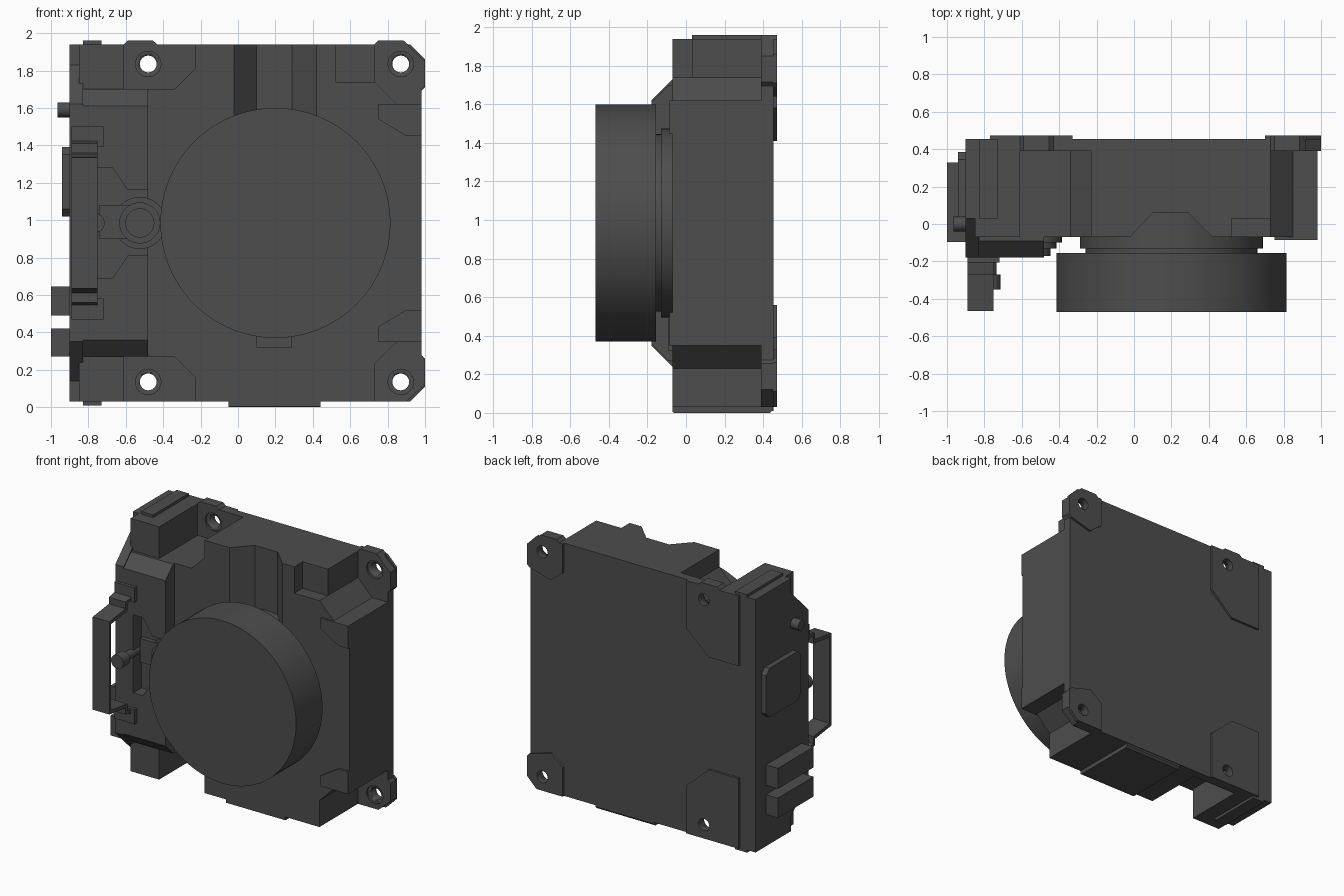
import bpy, bmesh, math
from mathutils import Vector

cube = bpy.data.objects.get("Cube")
if cube:
    bpy.data.objects.remove(cube, do_unlink=True)

grey = bpy.data.materials.new("dark grey")
grey.use_nodes = True
grey.diffuse_color = (0.075, 0.075, 0.075, 1)
grey.node_tree.nodes["Principled BSDF"].inputs["Base Color"].default_value = grey.diffuse_color

MID = 0.985  # height of the horizontal symmetry line


def finish(name, bm):
    bmesh.ops.recalc_face_normals(bm, faces=bm.faces)
    mesh = bpy.data.meshes.new(name)
    bm.to_mesh(mesh)
    bm.free()
    mesh.materials.append(grey)
    ob = bpy.data.objects.new(name, mesh)
    bpy.context.collection.objects.link(ob)
    return ob


def prism(name, pts, axis, lo, hi):
    """Extrude a 2D outline along an axis; points use the other two axes in order."""
    def place(p, d):
        c = list(p)
        c.insert("xyz".index(axis), d)
        return Vector(c)
    bm = bmesh.new()
    a = [bm.verts.new(place(p, lo)) for p in pts]
    b = [bm.verts.new(place(p, hi)) for p in pts]
    bm.faces.new(a)
    bm.faces.new(b)
    n = len(pts)
    for i in range(n):
        j = (i + 1) % n
        bm.faces.new((a[i], a[j], b[j], b[i]))
    return finish(name, bm)


def box(name, x, y, z):
    return prism(name, [(x[0], y[0]), (x[1], y[0]), (x[1], y[1]), (x[0], y[1])], "z", *z)


def disc(name, x, z, r, y0, y1, sides=64, axis="y"):
    ring = [(x + r * math.cos(2 * math.pi * i / sides), z + r * math.sin(2 * math.pi * i / sides))
            for i in range(sides)]
    ob = prism(name, ring, axis, y0, y1)
    bpy.ops.object.select_all(action="DESELECT")
    ob.select_set(True)
    bpy.context.view_layer.objects.active = ob
    bpy.ops.object.shade_smooth_by_angle(angle=math.radians(35))
    return ob


def flip(pts):
    return [(a, 2 * MID - z) for a, z in pts]


def mirrored(pts):
    """Close an outline by adding its mirror image above the middle."""
    return pts + flip(pts)[::-1]


def cut(ob, *cutters):
    for c in cutters:
        c.hide_render = True
        m = ob.modifiers.new("cut", "BOOLEAN")
        m.object, m.operation, m.solver = c, "DIFFERENCE", "EXACT"
    deps = bpy.context.evaluated_depsgraph_get()
    mesh = bpy.data.meshes.new_from_object(ob.evaluated_get(deps))
    ob.modifiers.clear()
    ob.data = mesh
    for c in cutters:
        bpy.data.objects.remove(c, do_unlink=True)


# Main housing with screw pockets notched into the outline
housing = prism("housing", mirrored([
    (-0.85, 0.03), (-0.61, 0.03), (-0.61, 0.27), (-0.34, 0.27), (-0.23, 0.16), (-0.23, 0.03),
    (0.73, 0.03), (0.73, 0.23), (0.85, 0.35), (0.98, 0.35)][::1]), "y", -0.07, 0.40)
cut(housing,
    prism("groove_cutter", [(-0.03, -0.08), (0.10, 0.06), (0.29, 0.06), (0.43, -0.08)], "z", 1.40, 2.1),
    box("pocket_cutter", (0.52, 0.80), (-0.2, 0.03), (1.74, 2.1)))

# Back plate with chamfered ears on the left side
back_plate = prism("back_plate", mirrored([
    (-0.9, 0.03), (0.90, 0.03), (1.0, 0.12), (1.0, 0.255), (0.98, 0.275)]), "y", 0.39, 0.455)


def holes(z):
    out = []
    for x in (-0.48, 0.87):
        out.append(disc("hole_cutter", x, z, 0.045, 0.2, 0.6, 24))
        out.append(disc("bore_cutter", x, z, 0.068, 0.2, 0.405, 24))
    return out


cut(back_plate, *holes(1.835), *holes(0.135))

# Mounting pads on the back corners
wide_pad = [(-0.77, 1.94), (-0.77, 1.41), (-0.52, 1.41), (-0.33, 1.58), (-0.33, 1.94)]
ear_pad = [(0.70, 1.94), (0.70, 1.72), (0.80, 1.64), (0.98, 1.69), (1.0, 1.71), (1.0, 1.86), (0.92, 1.94)]
for label, change in (("upper", list), ("lower", flip)):
    z = 1.835 if label == "upper" else 0.135
    for side, pts in (("right", wide_pad), ("left", ear_pad)):
        pad = prism(f"{label}_{side}_pad", change(pts), "y", 0.45, 0.472)
        cut(pad, *holes(z))

# Lips along the top and bottom edges
for name, x in (("right_ear_lip", (-0.61, -0.44)), ("left_ear_lip", (0.73, 0.90))):
    a, b = x
    prism(name, [(a, 1.93), (a, 1.94), (a + 0.02, 1.96), (b - 0.015, 1.96), (b + 0.02, 1.93)],
          "y", 0.39, 0.472)
box("top_rib", (-0.83, -0.73), (0.03, 0.455), (1.93, 1.96))
box("bottom_rib", (-0.83, -0.73), (0.03, 0.455), (0.01, 0.04))
prism("bottom_foot", [(-0.07, 0.04), (-0.07, 0.005), (-0.06, 0), (0.435, 0), (0.45, 0.015), (0.45, 0.04)],
      "x", -0.05, 0.44)

# Raised corner pads on the front
corner = [(0.75, 0.35), (0.98, 0.35), (0.98, 0.52), (0.90, 0.52), (0.75, 0.43)]
prism("lower_front_pad", corner, "y", -0.085, -0.06)
prism("upper_front_pad", flip(corner), "y", -0.085, -0.06)

# Side wall and raised control panel on the right
prism("side_wall", mirrored([(0.455, 0.03), (0.03, 0.03), (0.03, 0.14), (-0.18, 0.35)]), "x", -0.9, -0.83)
panel = prism("control_panel", mirrored([(0, 0.27), (-0.09, 0.27), (-0.18, 0.36)]), "x", -0.84, -0.48)
cut(panel, prism("recess_cutter", mirrored([(-0.75, 0.69), (-0.67, 0.69), (-0.59, 0.81), (-0.4, 0.81)]),
                 "y", -0.4, -0.08))

# Lens barrel and its mounting rings
disc("lens_barrel", 0.2, MID, 0.615, -0.47, -0.155, 96)
disc("lens_neck", 0.2, MID, 0.46, -0.16, -0.12)
disc("lens_mount", 0.2, MID, 0.49, -0.13, 0.1)
box("lens_tab", (0.10, 0.29), (-0.09, -0.06), (0.32, 0.52))

# Button and joystick in the recess
disc("button_base", -0.525, MID, 0.14, -0.10, -0.06, 32)
disc("button_ring", -0.525, MID, 0.11, -0.13, -0.09, 32)
disc("button_cap", -0.525, MID, 0.078, -0.17, -0.12, 32)
box("button_arm", (-0.74, -0.52), (-0.115, -0.07), (0.90, 1.08))
disc("stick", -0.765, MID, 0.03, -0.30, -0.08, 24)
disc("stick_knob", -0.765, MID, 0.052, -0.35, -0.27, 24)

# Handle: one bent strap with two feet
strap = [(-0.17, 0.54), (-0.27, 0.56), (-0.27, 0.61), (-0.465, 0.635)]
inner = [(-0.445, 0.66), (-0.25, 0.635), (-0.25, 0.58), (-0.17, 0.565)]
prism("handle", strap + flip(strap)[::-1] + flip(inner)[::-1] + inner, "x", -0.89, -0.75)
for name, z in (("lower_handle_foot", (0.47, 0.58)), ("upper_handle_foot", (1.39, 1.50))):
    box(name, (-0.89, -0.72), (-0.205, -0.15), z)

# Side controls: knob, door and two connectors
disc("side_knob", 0.0, 1.59, 0.04, -0.965, -0.89, 12, "x")
prism("side_door", [(-0.03, 1.06), (0.01, 1.02), (0.345, 1.02), (0.385, 1.06),
                    (0.385, 1.35), (0.345, 1.39), (0.01, 1.39), (-0.03, 1.35)], "x", -0.94, -0.89)
for name, z in (("lower_connector", (0.27, 0.42)), ("upper_connector", (0.49, 0.645))):
    box(name, (-1.0, -0.89), (-0.095, 0.33), z)
